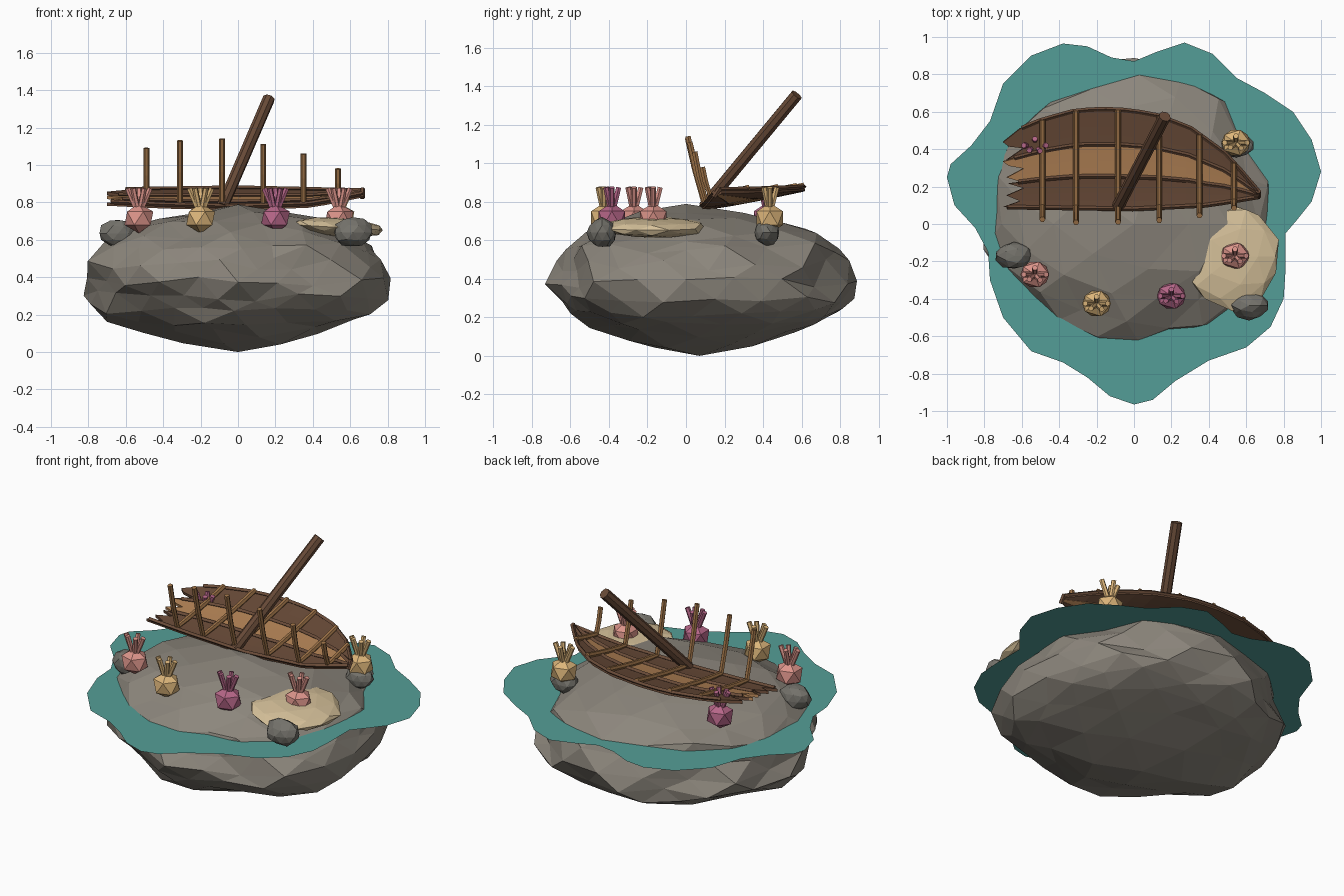
import bpy, bmesh, math, random
from mathutils import Vector

if "Cube" in bpy.data.objects:
    bpy.data.objects.remove(bpy.data.objects["Cube"])

random.seed(4)


def material(name, r, g, b):
    m = bpy.data.materials.new(name)
    lin = [((c / 255 + 0.055) / 1.055) ** 2.4 for c in (r, g, b)]
    m.diffuse_color = (*lin, 1)
    m.use_nodes = True
    m.node_tree.nodes["Principled BSDF"].inputs["Base Color"].default_value = m.diffuse_color
    return m


STONE = material("stone", 140, 134, 124)
PEBBLE = material("pebble_grey", 116, 114, 107)
SAND = material("sand", 214, 193, 154)
WATER = material("water_teal", 84, 158, 151)
DARK = material("dark_wood", 105, 75, 56)
LIGHT = material("light_wood", 178, 130, 85)
RIB = material("rib_wood", 158, 115, 72)
PINK = material("coral_pink", 219, 148, 138)
GOLD = material("coral_gold", 220, 181, 122)
MAGENTA = material("coral_magenta", 182, 102, 136)


def finish(name, bm, mat):
    bmesh.ops.recalc_face_normals(bm, faces=bm.faces)
    me = bpy.data.meshes.new(name)
    bm.to_mesh(me)
    bm.free()
    me.materials.append(mat)
    ob = bpy.data.objects.new(name, me)
    bpy.context.collection.objects.link(ob)
    return ob


def lump(name, loc, size, mat, sub=2, jitter=0.0, tilt=0.0):
    """Faceted blob from a squashed icosphere."""
    bm = bmesh.new()
    bmesh.ops.create_icosphere(bm, subdivisions=sub, radius=1)
    for v in bm.verts:
        k = 1 + random.uniform(-jitter, jitter)
        v.co = Vector((v.co.x * size[0], v.co.y * size[1], v.co.z * size[2])) * k
        v.co.z -= v.co.x * tilt
        v.co += Vector(loc)
    return finish(name, bm, mat)


def tube(name, pts, radius, mat, sides=6):
    """Faceted rod through a list of points."""
    cu = bpy.data.curves.new(name, 'CURVE')
    cu.dimensions = '3D'
    cu.bevel_depth = radius
    cu.bevel_resolution = (sides - 4) // 2
    cu.use_fill_caps = True
    sp = cu.splines.new('POLY')
    sp.points.add(len(pts) - 1)
    for p, co in zip(sp.points, pts):
        p.co = (*co, 1)
    cu.materials.append(mat)
    ob = bpy.data.objects.new(name, cu)
    bpy.context.collection.objects.link(ob)
    bpy.ops.object.select_all(action='DESELECT')
    ob.select_set(True)
    bpy.context.view_layer.objects.active = ob
    bpy.ops.object.convert(target='MESH')
    for p in ob.data.polygons:
        p.use_smooth = False
    return ob


def interp(table, x):
    for (x0, y0), (x1, y1) in zip(table, table[1:]):
        if x <= x1:
            f = max(0, (x - x0) / (x1 - x0))
            return y0 + (y1 - y0) * f
    return table[-1][1]


# Island rock: icosphere shaped by a polar outline, flat above, shallow cone below
OUTLINE = [.79, .84, .86, .85, .83, .84, .82, .75, .68, .71, .68, .82, .79]
POLAR = [(i * 30, r) for i, r in enumerate(OUTLINE)]
bm = bmesh.new()
bmesh.ops.create_icosphere(bm, subdivisions=3, radius=1)
for v in bm.verts:
    x, y, z = v.co
    az = math.degrees(math.atan2(y, x)) % 360
    rho = math.hypot(x, y)
    q = rho ** 0.75
    r = q * interp(POLAR, az) * (1 + random.uniform(-.055, .055))
    a = math.radians(az)
    if z > 0.75:
        h = .70 + .08 * max(0, 1 - rho / .5) + random.uniform(-.012, .012)
    elif z > 0:
        h = .38 + (.36 + .04 * y) * z + random.uniform(-.03, .03)
    else:
        h = .38 + .31 * z - .07 * max(0, 1 - q / .55)
        h += random.uniform(-.025, .025) * min(1, q * 2)
    v.co = (r * math.cos(a), r * math.sin(a) + .07 * max(0, -z), max(0, h))
finish("island_rock", bm, STONE)

# Water sheet
SHORE = [(1, .28), (.95, .45), (.85, .6), (.7, .7), (.55, .78), (.42, .91), (.27, .97),
         (.12, .92), (0, .87), (-.12, .89), (-.25, .95), (-.38, .965), (-.55, .9),
         (-.7, .75), (-.77, .55), (-.87, .42), (-.98, .32), (-1, .25), (-.96, .1),
         (-.85, -.02), (-.78, -.15), (-.77, -.3), (-.7, -.5), (-.55, -.68), (-.38, -.74),
         (-.25, -.82), (-.13, -.92), (0, -.965), (.1, -.94), (.22, -.84), (.4, -.73),
         (.6, -.66), (.73, -.55), (.8, -.4), (.81, -.25), (.81, -.05), (.87, .02), (.95, .12)]
bm = bmesh.new()
bm.faces.new([bm.verts.new((x, y, .555)) for x, y in SHORE])
bmesh.ops.triangulate(bm, faces=bm.faces)
water = finish("water", bm, WATER)
if water.data.polygons[0].normal.z < 0:
    water.data.flip_normals()

# Sand patch and pebbles
lump("sand_patch", (.525, -.175, .667), (.255, .285, .052), SAND, 2, .05, .06)
for i, (x, y, z, s) in enumerate([(-.64, -.17, .635, .1), (.615, -.435, .64, .105),
                                  (.55, .42, .64, .09)]):
    lump(f"pebble_{i}", (x, y, z), (s, s * .72, s * .75), PEBBLE, 2, .08)

# Corals: faceted body with a fan of stubby branches
FAN = [(-.06, 0), (.06, 0), (0, .036), (.028, -.03), (-.03, -.026)]
for i, (x, y, mat) in enumerate([(-.53, -.27, PINK), (-.2, -.425, GOLD), (.2, -.385, MAGENTA),
                                 (.54, -.17, PINK), (.545, .435, GOLD), (-.53, .42, MAGENTA)]):
    lump(f"coral_body_{i}", (x, y, .715), (.086, .08, .08), mat, 1)
    for j, (dx, dy) in enumerate(FAN):
        tube(f"coral_branch_{i}_{j}", [(x, y, .73), (x + dx, y + dy, .875)], .015, mat)

# Wrecked half hull: t runs from keel (0) to upper edge (1)
GUN_Y = [(-.7, .47), (-.5, .555), (-.3, .61), (-.1, .615), (.1, .59), (.3, .515), (.5, .37), (.67, .17)]
KEEL_Y = [(-.7, .09), (0, .08), (.4, .1), (.67, .145)]
KEEL_Z = [(-.7, .80), (-.4, .785), (0, .775), (.4, .79), (.67, .845)]
GUN_Z = [(-.7, .865), (0, .875), (.67, .86)]


def hull(x, t, lift=0.0):
    y = interp(KEEL_Y, x) * (1 - t) + interp(GUN_Y, x) * t
    z0, z1 = interp(KEEL_Z, x), interp(GUN_Z, x)
    return Vector((x, y, z0 + (z1 - z0) * t ** 1.3 + lift))


# Planks with splintered ends
TEETH = [.0, .09, .02, .11, .03]
for i, (t0, t1, mat) in enumerate([(0, .32, DARK), (.33, .64, LIGHT), (.65, 1, DARK)]):
    bm = bmesh.new()
    grid = []
    for u in range(15):
        row = []
        for v in range(5):
            x = -.7 + TEETH[(v + i) % 5] if u == 0 else -.58 + (u - 1) * 1.24 / 13
            row.append(bm.verts.new(hull(x, t0 + (t1 - t0) * v / 4)))
        grid.append(row)
    for a, b in zip(grid, grid[1:]):
        for v in range(4):
            bm.faces.new((a[v], b[v], b[v + 1], a[v + 1]))
    plank = finish(f"hull_plank_{i}", bm, mat)
    if plank.data.polygons[0].normal.z < 0:
        plank.data.flip_normals()
    sol = plank.modifiers.new("thickness", 'SOLIDIFY')
    sol.thickness = .018

# Long beams over the plank seams
for i, (t, start) in enumerate([(0, -.68), (.325, -.62), (.645, -.64), (1, -.6)]):
    xs = [start + (.665 - start) * k / 14 for k in range(15)]
    tube(f"seam_beam_{i}", [hull(x, t, .004) for x in xs], .012, DARK, 4)
tube("bow_post", [hull(.665, 0, -.02), hull(.665, 1, .012)], .014, DARK)

# Ribs: free standing posts that bend into the hull floor
for i, (x, y, top) in enumerate([(-.49, .025, 1.09), (-.31, .008, 1.13), (-.085, .01, 1.14),
                                 (.135, .02, 1.11), (.35, .045, 1.06), (.535, .085, .98)]):
    base = hull(x, .02, .012)
    mid = Vector((x, (y + base.y) / 2 - .005, (top + base.z) / 2))
    pts = [(x, y, top), mid, base] + [hull(x, t, .012) for t in (.25, .5, .75, 1)]
    tube(f"rib_{i}", pts, .016, RIB)

# Fallen mast
tube("mast", [(-.085, .095, .775), (.165, .575, 1.355)], .033, DARK, 8)
